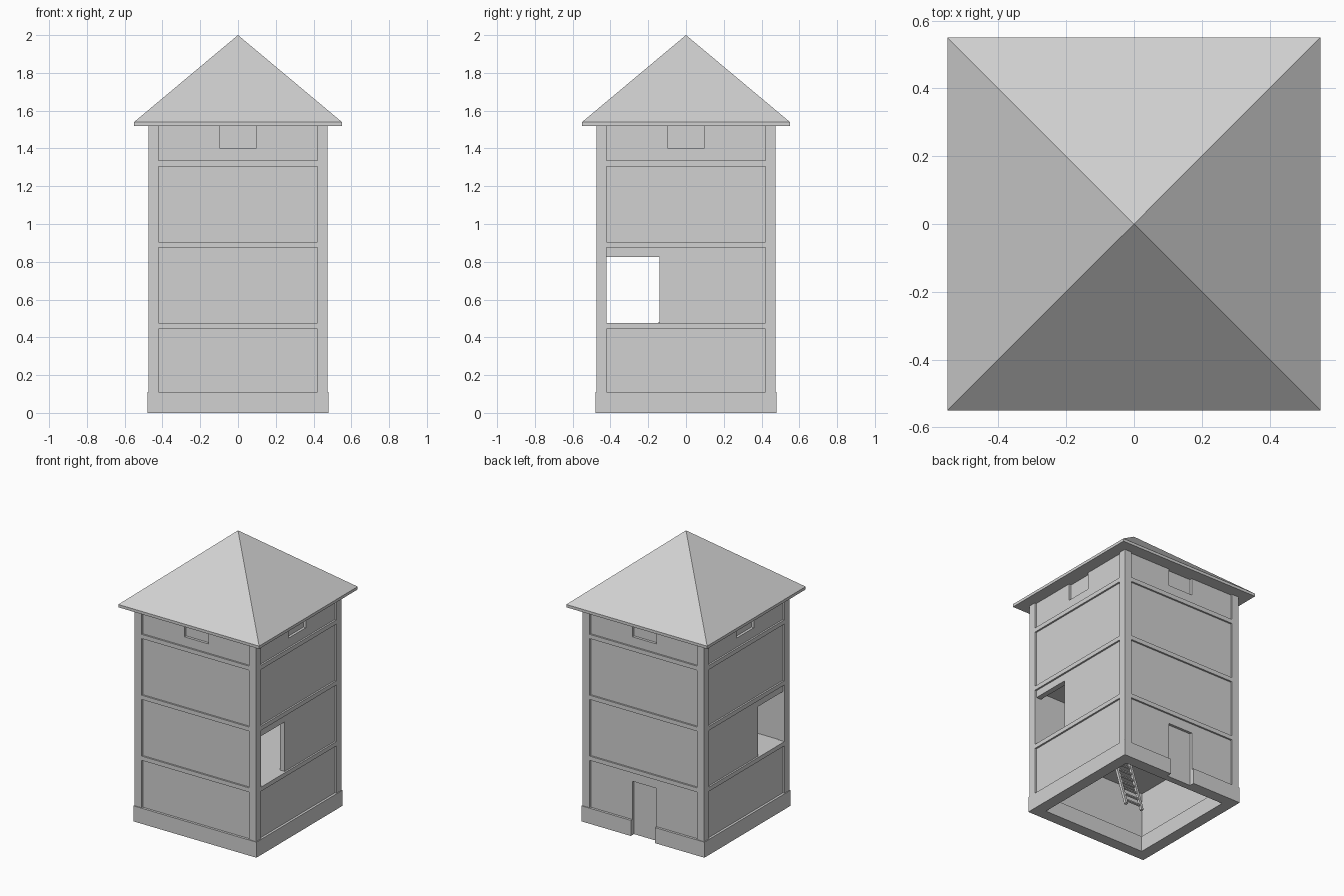
import bpy, bmesh, math
from mathutils import Matrix, Vector

if "Cube" in bpy.data.objects:
    bpy.data.objects.remove(bpy.data.objects["Cube"], do_unlink=True)

grey = bpy.data.materials.new("light_grey")
grey.use_nodes = True
COLOUR = (0.64, 0.64, 0.64, 1)
grey.diffuse_color = COLOUR
grey.node_tree.nodes["Principled BSDF"].inputs["Base Color"].default_value = COLOUR


def add_box(bm, lo, hi, turn=0):
    """Box between two corners, turned about z by quarter turns."""
    lo, hi = Vector(lo), Vector(hi)
    m = (Matrix.Rotation(turn * math.pi / 2, 4, "Z")
         @ Matrix.Translation((lo + hi) / 2)
         @ Matrix.Diagonal((*(hi - lo), 1)))
    return bmesh.ops.create_cube(bm, size=1, matrix=m)["verts"]


def finish(bm, name):
    mesh = bpy.data.meshes.new(name)
    bm.to_mesh(mesh)
    bm.free()
    mesh.materials.append(grey)
    obj = bpy.data.objects.new(name, mesh)
    bpy.context.collection.objects.link(obj)
    return obj


def boxes(name, specs):
    bm = bmesh.new()
    for spec in specs:
        add_box(bm, *spec)
    return finish(bm, name)


def block(name, half, z0, z1):
    return boxes(name, [((-half, -half, z0), (half, half, z1))])


def cut(obj, cutter):
    """Subtract the cutter and throw it away."""
    cutter.hide_render = True
    mod = obj.modifiers.new("cut", "BOOLEAN")
    mod.operation = "DIFFERENCE"
    mod.solver = "EXACT"
    mod.object = cutter
    bpy.context.view_layer.objects.active = obj
    bpy.ops.object.modifier_apply(modifier=mod.name)
    bpy.data.objects.remove(cutter, do_unlink=True)


OUT, PANEL, INNER, POST = 0.475, 0.463, 0.425, 0.42
PLINTH, EAVE, BEAM = 0.11, 1.52, 0.03
LEVELS = [0.475, 0.905, 1.335]

# Walls: hollow shaft, panels sunk between corner posts and floor beams
walls = block("walls", OUT, PLINTH, EAVE)
cut(walls, block("shaft", INNER, -0.1, 1.7))
bottoms = [PLINTH - 0.05] + LEVELS
tops = [z - BEAM for z in LEVELS] + [1.7]
cut(walls, boxes("panels", [((-POST, -0.7, b), (POST, -PANEL, t), k)
                            for k in range(4) for b, t in zip(bottoms, tops)]))

# Hatches under the eave on every side
cut(walls, boxes("hatches", [((-0.095, -0.7, 1.4), (0.095, -0.445, 1.7), k)
                             for k in range(4)]))

# Opening through both side walls
cut(walls, boxes("opening", [((-0.7, -POST, LEVELS[0]), (0.7, -0.14, 0.825))]))

# Plinth ring
plinth = block("plinth", 0.48, 0, PLINTH)
cut(plinth, block("plinth_hole", 0.40, -0.1, 0.3))

# Shallow back door through wall and plinth
for part in (walls, plinth):
    cut(part, boxes("door", [((-0.095, 0.445, -0.1), (0.095, 0.7, 0.38))]))

# Floors, the lowest with a ladder hole
for i, z in enumerate(LEVELS):
    floor = block(f"floor_{i + 1}", INNER, z - BEAM, z)
    if i == 0:
        cut(floor, boxes("ladder_hole", [((-0.09, -0.25, 0.3), (0.09, -0.06, 0.6))]))

# Ladder leaning toward the front
foot, head = Vector((0, 0, 0)), Vector((0, -0.145, LEVELS[0]))
length = (head - foot).length
bm = bmesh.new()
for x in (-0.065, 0.065):
    add_box(bm, (x - 0.009, -0.009, 0), (x + 0.009, 0.009, length))
RUNGS = 9
for i in range(RUNGS):
    z = length * (i + 0.7) / RUNGS
    add_box(bm, (-0.06, -0.006, z - 0.006), (0.06, 0.006, z + 0.006))
lean = math.atan2(-head.y, head.z)
bmesh.ops.rotate(bm, verts=bm.verts, cent=foot, matrix=Matrix.Rotation(lean, 3, "X"))
bmesh.ops.translate(bm, verts=bm.verts, vec=(0, 0, 0.003))
finish(bm, "ladder")

# Pyramid roof on a thin eave slab
bm = bmesh.new()
add_box(bm, (-0.55, -0.55, EAVE), (0.55, 0.55, 1.54))
bm.normal_update()
top = [f for f in bm.faces if f.normal.z > 0.9]
apex = bmesh.ops.poke(bm, faces=top)["verts"][0]
apex.co.z = 2
finish(bm, "roof")
